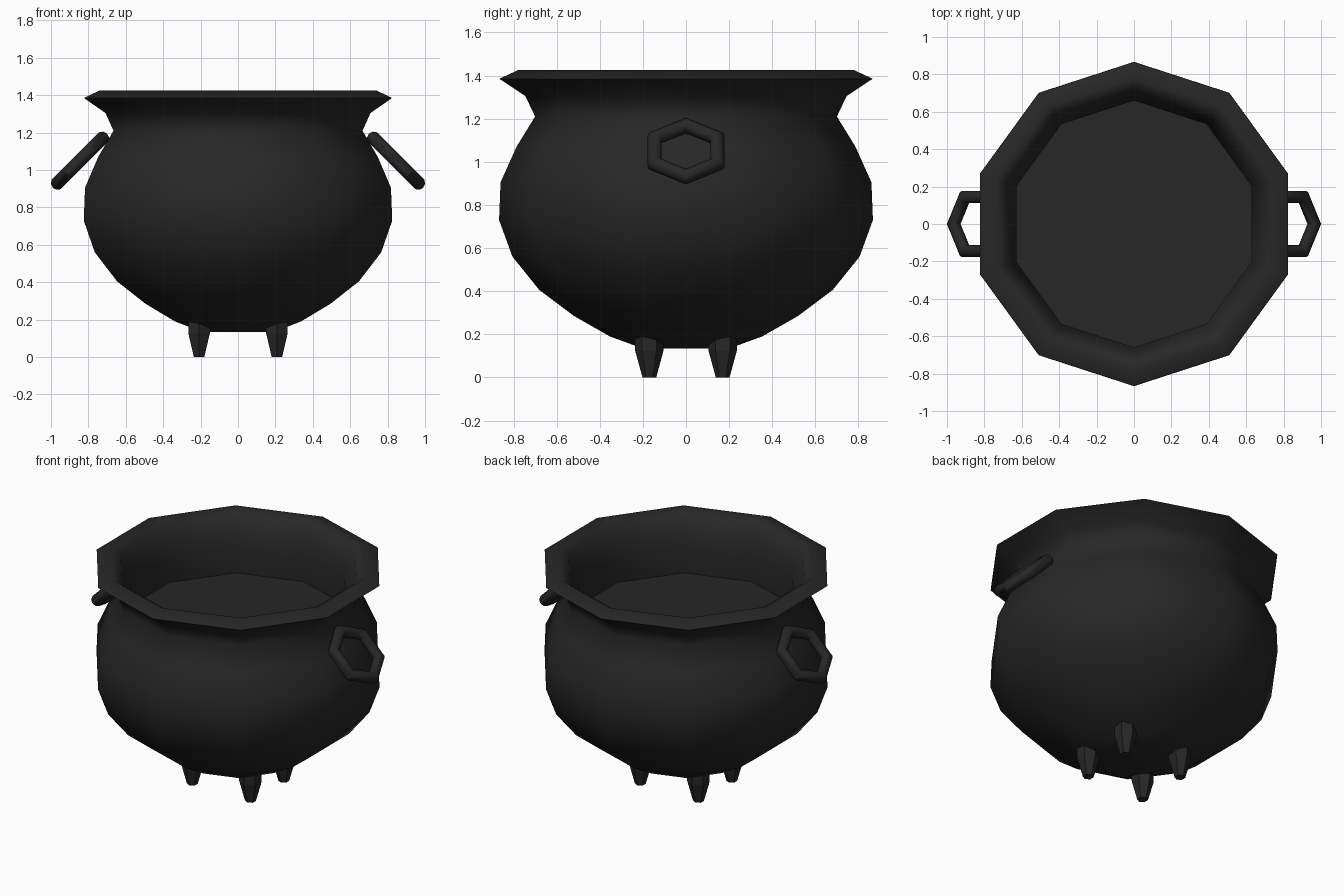
import bpy, bmesh
from math import radians, cos, sin, pi

if "Cube" in bpy.data.objects:
    bpy.data.objects.remove(bpy.data.objects["Cube"])

iron = bpy.data.materials.new("dark_iron")
iron.diffuse_color = (0.02, 0.02, 0.02, 1)
iron.use_nodes = True
iron.node_tree.nodes["Principled BSDF"].inputs["Base Color"].default_value = iron.diffuse_color


def lathe(name, profile, sides, centre=(0, 0), start=pi / 2, smooth=True):
    """Revolve (radius, z) points around a vertical axis; both ends are capped."""
    bm = bmesh.new()
    rings = []
    for r, z in profile:
        angles = [start + 2 * pi * i / sides for i in range(sides)]
        rings.append([bm.verts.new((centre[0] + r * cos(a), centre[1] + r * sin(a), z))
                      for a in angles])
    for low, high in zip(rings, rings[1:]):
        for i in range(sides):
            j = (i + 1) % sides
            bm.faces.new((low[i], low[j], high[j], high[i]))
    bm.faces.new(rings[0][::-1])
    bm.faces.new(rings[-1])
    bmesh.ops.recalc_face_normals(bm, faces=bm.faces)
    mesh = bpy.data.meshes.new(name)
    bm.to_mesh(mesh)
    bm.free()
    if smooth:
        mesh.shade_smooth()
        mesh.set_sharp_from_angle(angle=radians(65))
    mesh.materials.append(iron)
    obj = bpy.data.objects.new(name, mesh)
    bpy.context.collection.objects.link(obj)
    return obj


# Pot: outside from the base up, over the rim, down the inside wall to the inner surface
lathe("pot", [(0.20, 0.135), (0.23, 0.145), (0.353, 0.19), (0.52, 0.285), (0.68, 0.405),
              (0.805, 0.56), (0.867, 0.73), (0.86, 0.905), (0.786, 1.07), (0.70, 1.21),
              (0.745, 1.305), (0.866, 1.385), (0.78, 1.425), (0.72, 1.385),
              (0.69, 1.30), (0.66, 1.21), (0.67, 1.04)], 10)

# Handles: six-sided rings drooping outward on each side
for side, label in ((1, "right"), (-1, "left")):
    bpy.ops.mesh.primitive_torus_add(
        major_segments=6, minor_segments=10, major_radius=0.168, minor_radius=0.037,
        location=(side * 0.845, 0, 1.05), rotation=(0, side * radians(45), 0))
    handle = bpy.context.object
    handle.name = label + "_handle"
    # start the left ring at its outer corner too (a hexagon is symmetric)
    handle.data.shade_smooth()
    handle.data.set_sharp_from_angle(angle=radians(50))
    handle.data.materials.append(iron)

# Feet: four tapered six-sided stubs
for sx, lx in ((1, "right"), (-1, "left")):
    for sy, ly in ((1, "back"), (-1, "front")):
        lathe(f"{ly}_{lx}_foot", [(0.032, 0), (0.066, 0.125), (0.066, 0.2)], 6,
              centre=(sx * 0.208, sy * 0.17), smooth=False)
